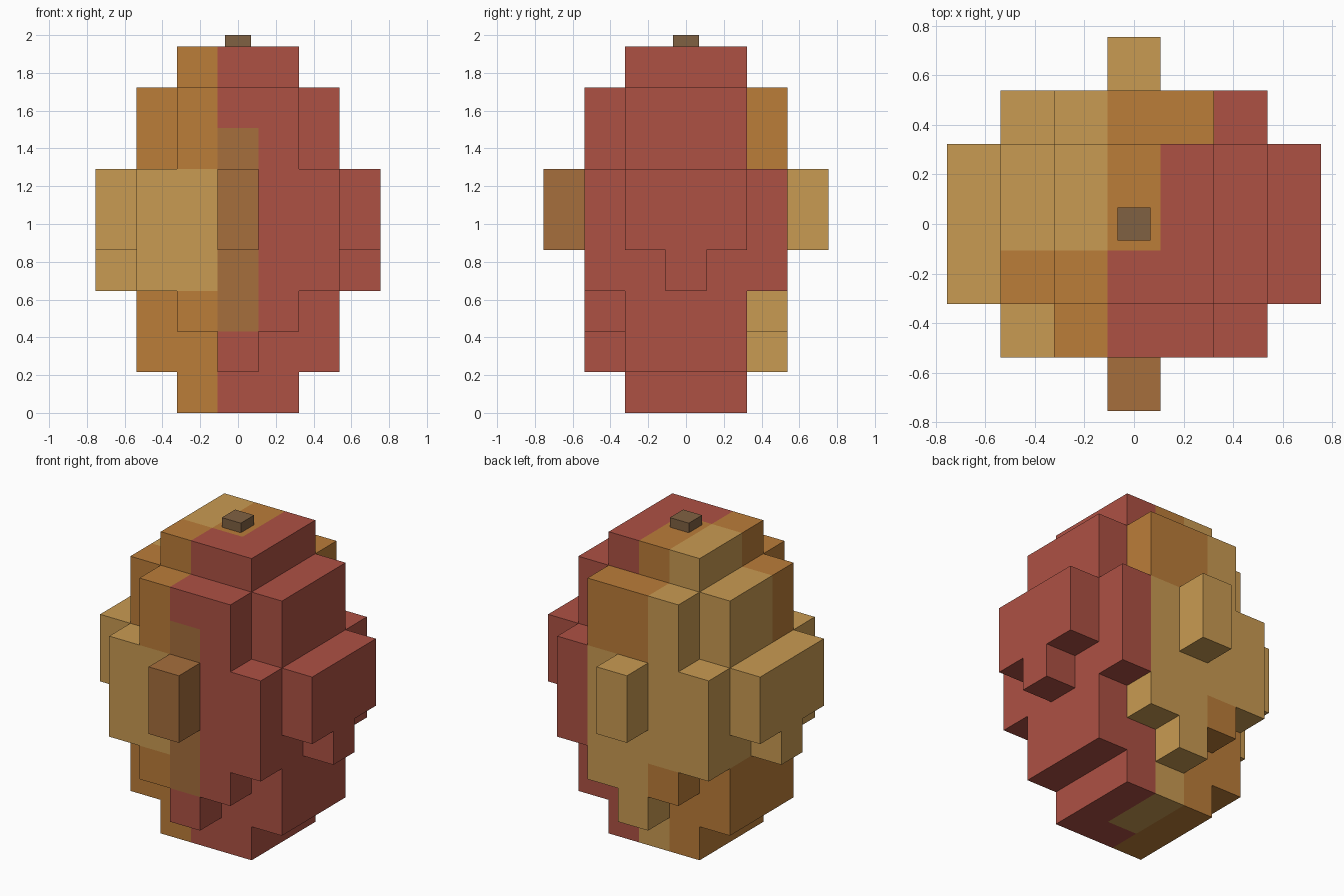
import bpy, bmesh
from mathutils import Vector

if "Cube" in bpy.data.objects:
    bpy.data.objects.remove(bpy.data.objects["Cube"])

S = 0.2154  # edge of one block


def material(name, hex_code):
    def lin(c):
        c /= 255
        return c / 12.92 if c <= 0.04045 else ((c + 0.055) / 1.055) ** 2.4
    m = bpy.data.materials.new(name)
    m.diffuse_color = [lin(int(hex_code[i:i + 2], 16)) for i in (0, 2, 4)] + [1]
    m.use_nodes = True
    m.node_tree.nodes["Principled BSDF"].inputs["Base Color"].default_value = m.diffuse_color
    return m


RED, ORANGE, GOLD, BROWN = range(4)
shell_mats = [material("red", "AE5144"), material("orange", "BB7D39"),
              material("gold", "C99B52"), material("brown", "A66E3C")]
stem_mat = material("stem_brown", "806142")

# For each layer from the ground up: half width in blocks of the rows |y| = 0, 1, 2, 3
LAYERS = [(1, 1), (2, 2, 0), (2, 2, 1), (3, 2, 2), (3, 3, 2, 0),
          (3, 3, 2, 0), (2, 2, 1), (2, 2, 1), (1, 1)]


def filled(i, j, k):
    return (0 <= k < len(LAYERS) and abs(j) < len(LAYERS[k])
            and abs(i) <= LAYERS[k][abs(j)])


def colour(i, j, k):
    if i == 0 and j <= -2 and 2 <= k <= 6:      # front stripe
        return BROWN
    if i == 0 and j < 0 or i > 0 and not (i == 1 and j == 2):  # blushed side
        return RED
    if i >= 0:                                  # back seam
        return ORANGE if k >= 6 else GOLD
    if k >= 6:                                  # left shoulder
        return GOLD if j >= 0 else ORANGE
    return GOLD if k >= 3 else ORANGE           # left belly and base


def finish(name, bm, mats):
    bmesh.ops.recalc_face_normals(bm, faces=bm.faces)
    mesh = bpy.data.meshes.new(name)
    bm.to_mesh(mesh)
    bm.free()
    for m in mats:
        mesh.materials.append(m)
    bpy.context.collection.objects.link(bpy.data.objects.new(name, mesh))


# Stepped round body: only the outer block faces are made
AXES = [Vector((1, 0, 0)), Vector((0, 1, 0)), Vector((0, 0, 1))]
bm = bmesh.new()
verts = {}


def vert(p):
    key = tuple(round(c * 2) for c in p)
    if key not in verts:
        verts[key] = bm.verts.new(p * S)
    return verts[key]


cells = [(i, j, k) for i in range(-3, 4) for j in range(-3, 4)
         for k in range(9) if filled(i, j, k)]
for i, j, k in cells:
    centre = Vector((i, j, k + 0.5))
    for a in range(3):
        for sign in (1, -1):
            n = AXES[a] * sign
            if filled(i + int(n.x), j + int(n.y), k + int(n.z)):
                continue
            u, v = AXES[(a + 1) % 3] / 2, AXES[(a + 2) % 3] / 2 * sign
            c = centre + n / 2
            face = bm.faces.new([vert(c - u - v), vert(c + u - v),
                                 vert(c + u + v), vert(c - u + v)])
            face.material_index = colour(i, j, k)
finish("fruit_body", bm, shell_mats)

# Small stem block on top
bm = bmesh.new()
bmesh.ops.create_cube(bm, size=1)
top = 9 * S
for v in bm.verts:
    v.co = (v.co.x * 0.135, v.co.y * 0.135, top + (v.co.z + 0.5) * (2 - top))
finish("stem", bm, [stem_mat])
